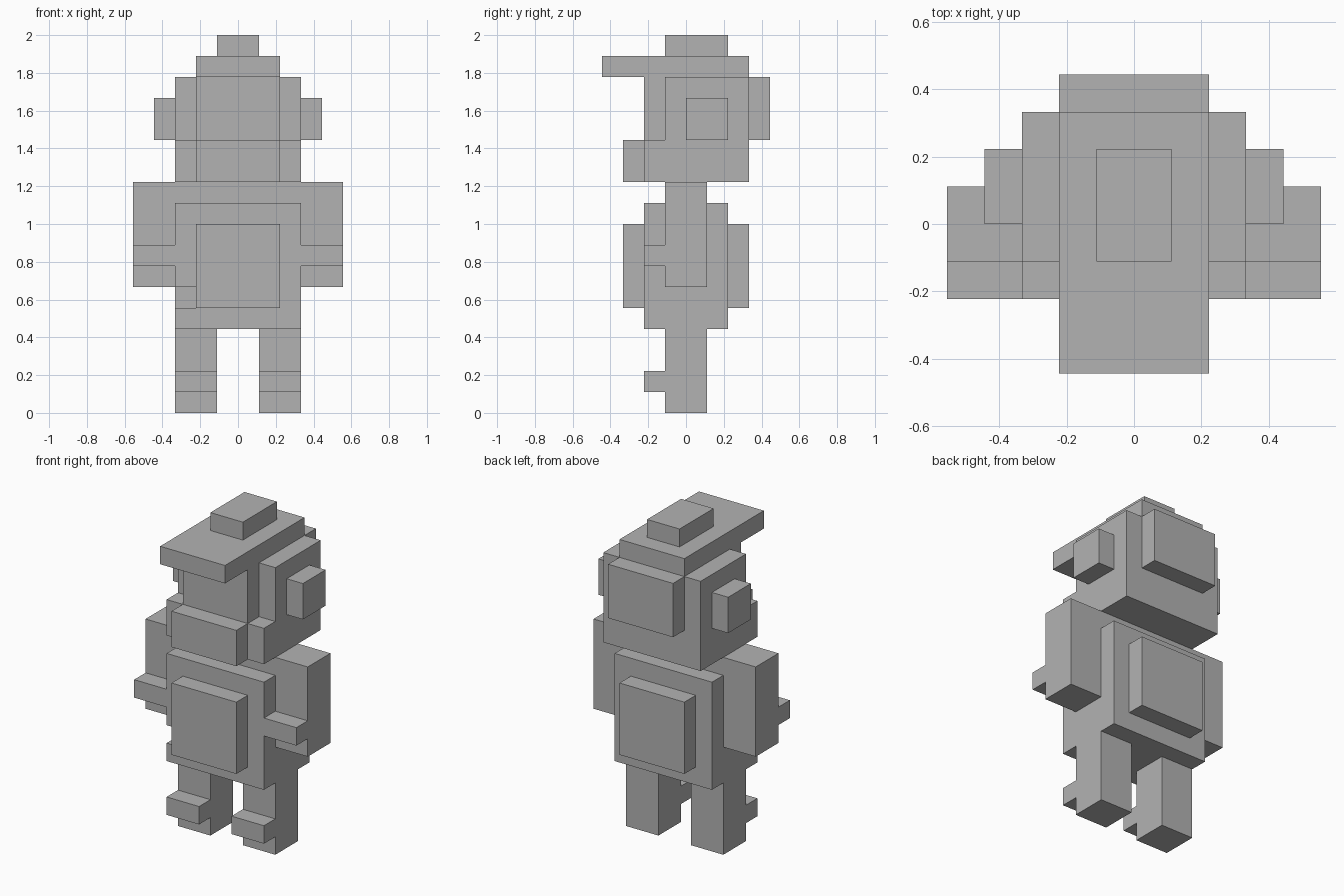
import bpy
from mathutils import Vector

cube = bpy.data.objects.get("Cube")
if cube:
    bpy.data.objects.remove(cube, do_unlink=True)

U = 1 / 9  # size of one block

grey = bpy.data.materials.new("plain_grey")
grey.use_nodes = True
colour = (0.45, 0.45, 0.45, 1)
grey.diffuse_color = colour
grey.node_tree.nodes["Principled BSDF"].inputs["Base Color"].default_value = colour


def box(name, x, y, z):
    """Flat-sided block spanning the given ranges, in block units."""
    bpy.ops.mesh.primitive_cube_add(size=1)
    ob = bpy.context.object
    ob.name = name
    lo, hi = Vector((x[0], y[0], z[0])), Vector((x[1], y[1], z[1]))
    for v in ob.data.vertices:
        v.co = Vector(((hi if v.co[i] > 0 else lo)[i] * U for i in range(3)))
    ob.data.materials.append(grey)
    return ob


def pair(name, x, y, z):
    """The same block on both sides of the body."""
    box("left_" + name, x, y, z)
    box("right_" + name, (-x[1], -x[0]), y, z)


# Legs and toes
pair("leg", (1, 3), (-1, 1), (0, 4))
pair("toe", (1, 3), (-2, -1), (1, 2))

# Torso with a small notch in its lower front corner
torso = box("torso", (-3, 3), (-2, 2), (4, 10))
notch = box("torso_notch_cutter", (-4, -2), (-3, -1), (5, 6))
notch.hide_render = True
cut = torso.modifiers.new("notch", 'BOOLEAN')
cut.operation = 'DIFFERENCE'
cut.solver = 'EXACT'
cut.object = notch
bpy.context.view_layer.objects.active = torso
bpy.ops.object.modifier_apply(modifier=cut.name)
bpy.data.objects.remove(notch, do_unlink=True)

# Belly and back plates
box("belly_plate", (-2, 2), (-3, -2), (5, 9))
box("back_plate", (-2, 2), (2, 3), (5, 9))

# Arms, hands and neck
pair("arm", (3, 5), (-1, 1), (6, 11))
pair("hand", (3, 5), (-2, -1), (7, 8))
box("neck", (-3, 3), (-1, 1), (10, 11))

# Head
box("head", (-3, 3), (-1, 3), (11, 16))
box("face", (-2, 2), (-2, -1), (13, 16))
box("jaw", (-3, 3), (-2, -1), (11, 13))
box("chin", (-2, 2), (-3, -2), (11, 13))
box("back_of_head", (-2, 2), (3, 4), (13, 16))
pair("ear", (3, 4), (0, 2), (13, 15))

# Cap with a brim and a crown
box("cap_brim", (-2, 2), (-4, 3), (16, 17))
box("cap_crown", (-1, 1), (-1, 2), (17, 18))
